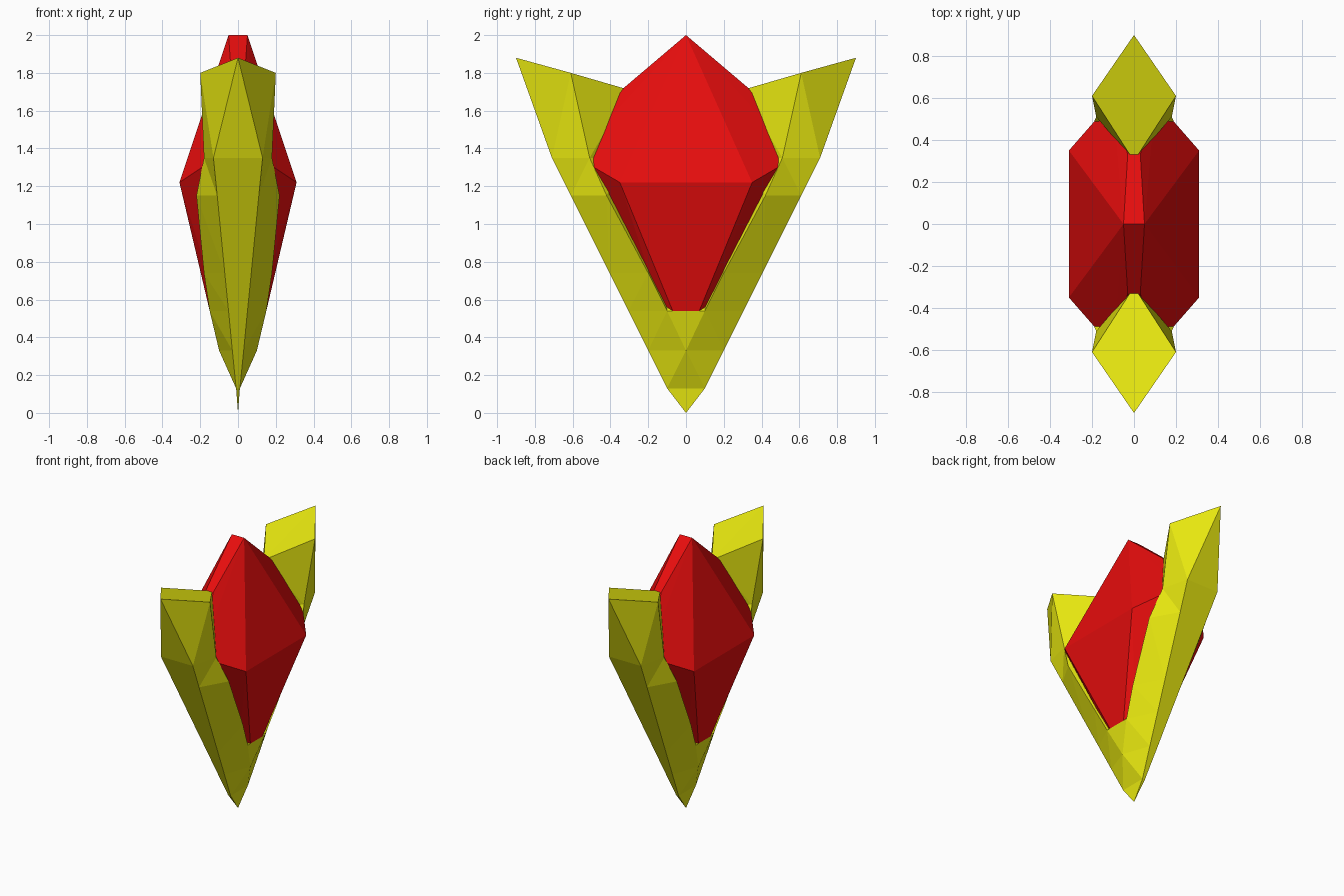
import bpy
import bmesh

cube = bpy.data.objects.get("Cube")
if cube:
    bpy.data.objects.remove(cube, do_unlink=True)


def make_material(name, rgb):
    mat = bpy.data.materials.new(name)
    mat.use_nodes = True
    color = (*rgb, 1.0)
    mat.diffuse_color = color
    mat.node_tree.nodes["Principled BSDF"].inputs["Base Color"].default_value = color
    return mat


def finish(name, bm, mat):
    bmesh.ops.recalc_face_normals(bm, faces=bm.faces)
    mesh = bpy.data.meshes.new(name)
    bm.to_mesh(mesh)
    bm.free()
    mesh.materials.append(mat)
    obj = bpy.data.objects.new(name, mesh)
    bpy.context.collection.objects.link(obj)
    return obj


SIGNS = [(sx, sy) for sx in (1, -1) for sy in (1, -1)]
red = make_material("gem red", (0.8, 0.004, 0.004))
yellow = make_material("setting yellow", (0.8, 0.8, 0.005))

# Faceted gem: convex hull of one mirrored quarter
gem_quarter = [
    (0.05, 0, 2.0),       # crown ridge
    (0.03, 0.33, 1.72),   # crown shoulder
    (0.10, 0.59, 1.36),   # end, buried in the setting
    (0.31, 0.35, 1.22),   # girdle corner
    (0.15, 0.07, 0.54),   # base
    (0.10, 0.13, 0.54),
]
bm = bmesh.new()
corners = {(sx * x, sy * y, z) for x, y, z in gem_quarter for sx, sy in SIGNS}
for co in sorted(corners):
    bm.verts.new(co)
bmesh.ops.convex_hull(bm, input=bm.verts)
bmesh.ops.dissolve_limit(bm, angle_limit=0.01, verts=bm.verts, edges=bm.edges)
finish("gem", bm, red)

# V-shaped setting: rows of (outer edge, side ridge, inner edge), top to tip
rows = [
    ((0, 0.90, 1.88), (0.20, 0.61, 1.80), (0, 0.30, 1.71)),
    ((0.13, 0.71, 1.35), (0.18, 0.51, 1.35), (0, 0.33, 1.35)),
    ((0.11, 0.61, 1.15), (0.22, 0.42, 1.15), (0, 0.28, 1.15)),
    ((0.07, 0.405, 0.74), (0.18, 0.20, 0.74), (0, 0.12, 0.74)),
    ((0.05, 0.305, 0.54), (0.15, 0.10, 0.54), (0.15, 0, 0.54)),
    ((0.03, 0.20, 0.33), (0.10, 0, 0.33), (0.10, 0, 0.33)),
    ((0.01, 0.10, 0.13), (0.01, 0, 0.13), (0.01, 0, 0.13)),
    ((0, 0, 0), (0, 0, 0), (0, 0, 0)),
]
bm = bmesh.new()
shared = {}


def add_face(points, sx, sy):
    verts = []
    for x, y, z in points:
        key = (round(sx * x, 4) + 0.0, round(sy * y, 4) + 0.0, z)
        if key not in shared:
            shared[key] = bm.verts.new(key)
        if shared[key] not in verts:
            verts.append(shared[key])
    if len(verts) > 2 and not bm.faces.get(verts):
        bm.faces.new(verts)


for sx, sy in SIGNS:
    top_outer, top_ridge, top_inner = rows[0]
    add_face((top_outer, top_ridge, top_inner), sx, sy)
    for (o1, r1, i1), (o2, r2, i2) in zip(rows, rows[1:]):
        mid1, mid2 = (0, *o1[1:]), (0, *o2[1:])
        add_face((mid1, o1, o2, mid2), sx, sy)
        add_face((o1, r1, o2), sx, sy)
        add_face((r1, r2, o2), sx, sy)
        add_face((r1, i1, r2), sx, sy)
        add_face((i1, i2, r2), sx, sy)
finish("setting", bm, yellow)
